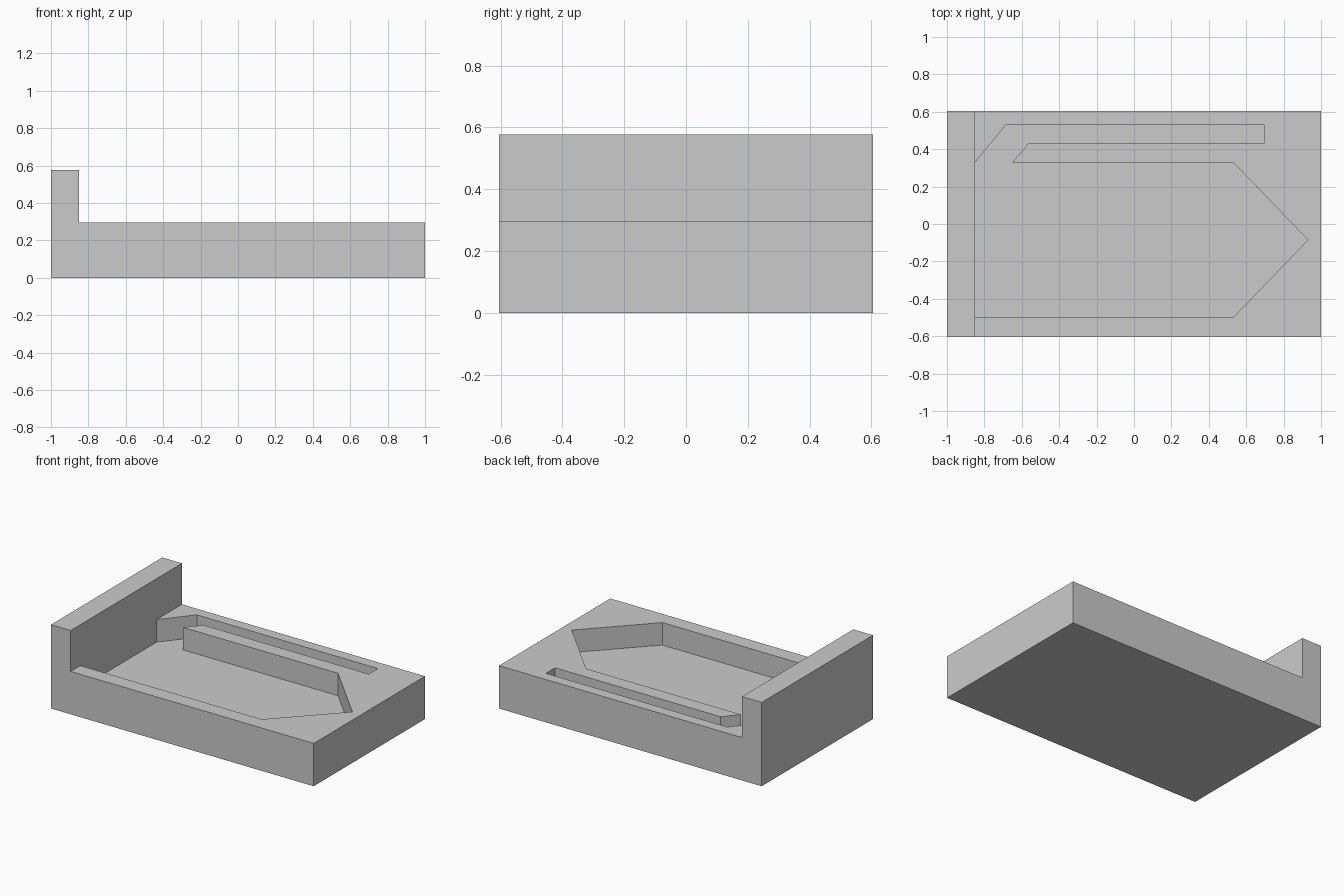
import bpy, bmesh
from mathutils import Vector

if "Cube" in bpy.data.objects:
    bpy.data.objects.remove(bpy.data.objects["Cube"])


def prism(name, points, direction):
    """Closed solid: a flat outline pushed along a direction."""
    bm = bmesh.new()
    face = bm.faces.new([bm.verts.new(p) for p in points])
    out = bmesh.ops.extrude_face_region(bm, geom=[face], use_keep_orig=True)
    moved = [v for v in out["geom"] if isinstance(v, bmesh.types.BMVert)]
    bmesh.ops.translate(bm, verts=moved, vec=Vector(direction))
    bmesh.ops.recalc_face_normals(bm, faces=bm.faces[:])
    mesh = bpy.data.meshes.new(name)
    bm.to_mesh(mesh)
    bm.free()
    obj = bpy.data.objects.new(name, mesh)
    bpy.context.collection.objects.link(obj)
    return obj


HALF_DEPTH, TOP, FLOOR, WALL_TOP, WALL_X = 0.605, 0.295, 0.14, 0.577, -0.85

# Base block with raised end wall, from an L-shaped side profile
profile = [(-1, 0), (1, 0), (1, TOP), (WALL_X, TOP), (WALL_X, WALL_TOP), (-1, WALL_TOP)]
body = prism("tray_with_end_wall", [(x, -HALF_DEPTH, z) for x, z in profile],
             (0, 2 * HALF_DEPTH, 0))

# Pointed pocket that hooks round into a narrow side slot
outline = [(WALL_X, -0.50), (0.53, -0.50), (0.93, -0.085), (0.53, 0.33),
           (-0.65, 0.33), (-0.565, 0.43), (0.695, 0.43), (0.695, 0.53),
           (-0.685, 0.53), (WALL_X, 0.33)]
cutter = prism("pocket_cutter", [(x, y, FLOOR) for x, y in outline], (0, 0, 0.3))
cutter.hide_render = True
cutter.hide_set(True)

cut = body.modifiers.new("pocket", "BOOLEAN")
cut.operation = "DIFFERENCE"
cut.solver = "EXACT"
cut.object = cutter
